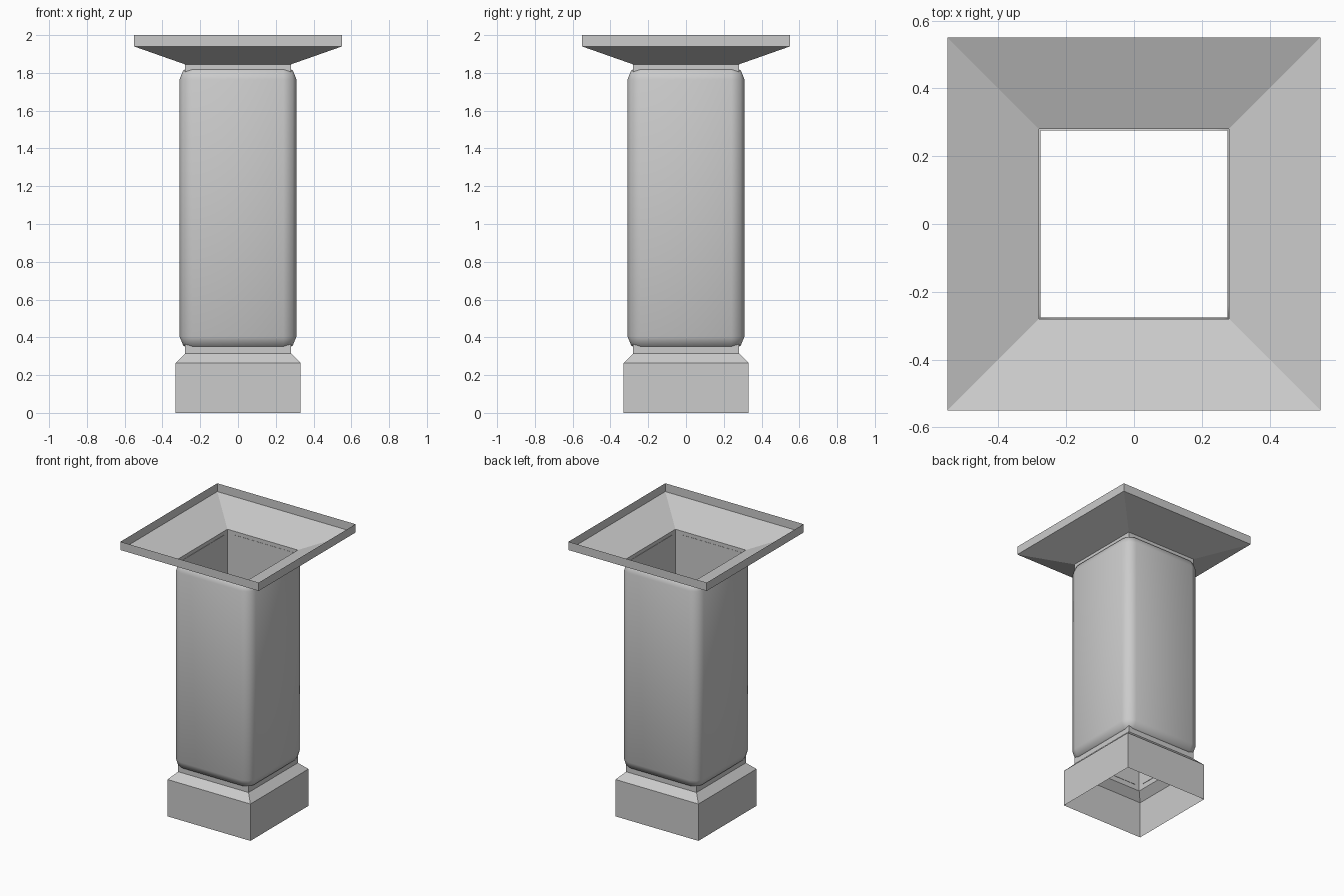
import bpy, bmesh, math

if "Cube" in bpy.data.objects:
    bpy.data.objects.remove(bpy.data.objects["Cube"])


def square_shell(name, profile):
    """Open shell made of stacked square loops; profile is (half width, z)."""
    bm = bmesh.new()
    loops = [[bm.verts.new((sx * h, sy * h, z))
              for sx, sy in ((-1, -1), (1, -1), (1, 1), (-1, 1))]
             for h, z in profile]
    for a, b in zip(loops, loops[1:]):
        for i in range(4):
            j = (i + 1) % 4
            bm.faces.new((a[i], a[j], b[j], b[i]))
    mesh = bpy.data.meshes.new(name)
    bm.to_mesh(mesh)
    bm.free()
    ob = bpy.data.objects.new(name, mesh)
    bpy.context.collection.objects.link(ob)
    return ob


def box(name, half, z0, z1):
    bpy.ops.mesh.primitive_cube_add(size=1, location=(0, 0, (z0 + z1) / 2))
    ob = bpy.context.object
    ob.name = name
    ob.scale = (2 * half, 2 * half, z1 - z0)
    bpy.ops.object.transform_apply(location=True, rotation=False, scale=True)
    return ob


# hollow plinth with its sloped shoulder and neck
square_shell("plinth", [(0.33, 0), (0.33, 0.265), (0.28, 0.315), (0.28, 0.40)])

# flared, open capital with its neck
square_shell("capital", [(0.28, 1.77), (0.28, 1.845), (0.55, 1.94), (0.55, 2.0)])

# straight square bore through the shaft
bore = box("shaft_bore", 0.275, 0.1, 1.95)

# softly rounded shaft
shaft = box("shaft", 0.31, 0.335, 1.835)
bevel = shaft.modifiers.new("round", 'BEVEL')
bevel.width = 0.07
bevel.segments = 2
cut = shaft.modifiers.new("hollow", 'BOOLEAN')
cut.operation = 'DIFFERENCE'
cut.solver = 'EXACT'
cut.object = bore
for m in ("round", "hollow"):
    bpy.ops.object.modifier_apply(modifier=m)
bpy.ops.object.shade_smooth_by_angle(angle=math.radians(50))
bpy.data.objects.remove(bore, do_unlink=True)
